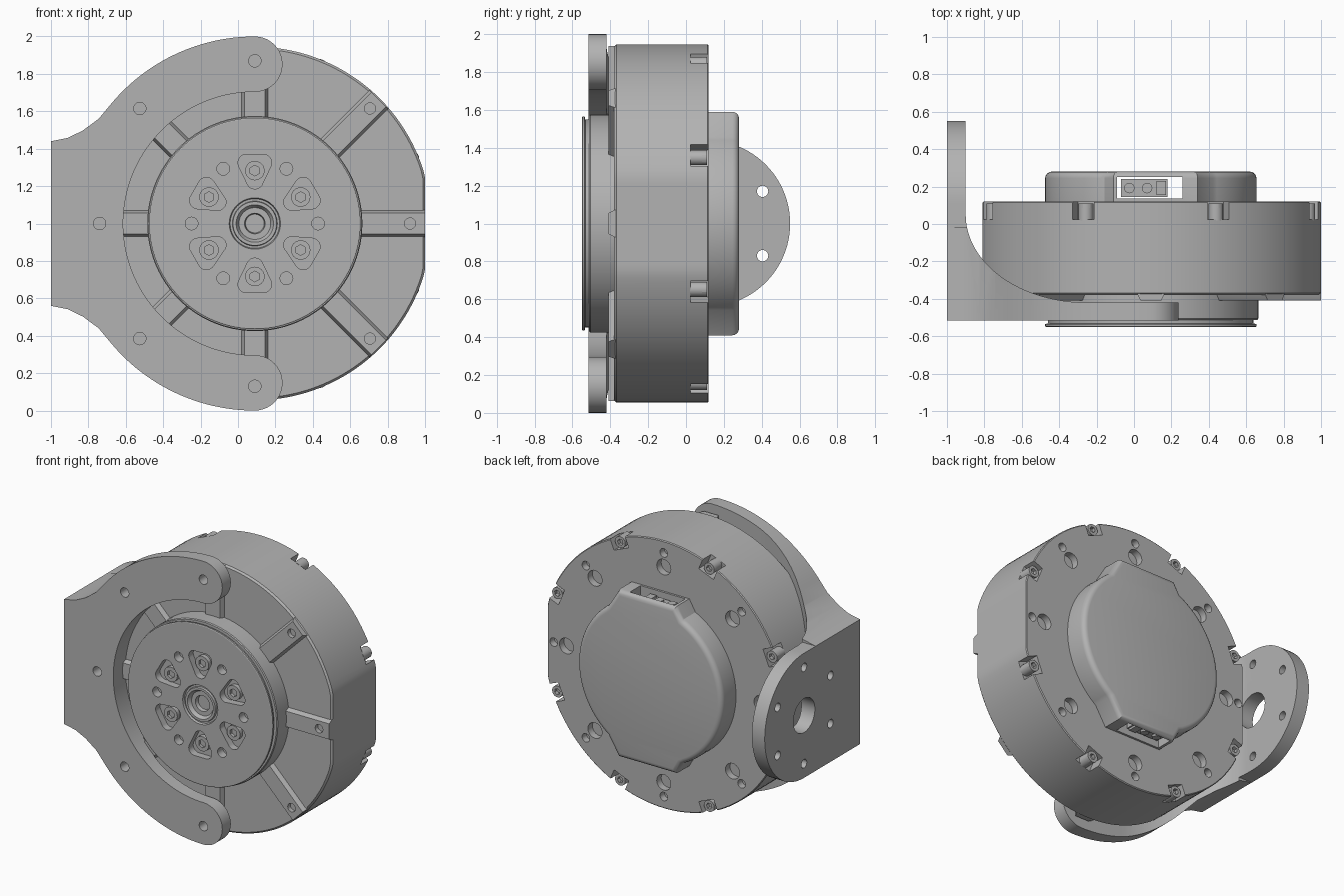
import bpy, bmesh
from math import sin, cos, pi, radians
from mathutils import Matrix, Vector

if "Cube" in bpy.data.objects:
    bpy.data.objects.remove(bpy.data.objects["Cube"])

grey = bpy.data.materials.new("plain_grey")
grey.use_nodes = True
grey.diffuse_color = (0.45, 0.45, 0.45, 1)
grey.node_tree.nodes["Principled BSDF"].inputs["Base Color"].default_value = grey.diffuse_color

# Local frames: (p, q, h) -> world. FRONT has its origin on the rotation axis, h runs along y.
FRONT = Matrix(((1, 0, 0, 0.09), (0, 0, 1, 0), (0, 1, 0, 1), (0, 0, 0, 1)))
SIDE = Matrix(((0, 0, 1, 0), (1, 0, 0, 0), (0, 1, 0, 1), (0, 0, 0, 1)))
TOP = Matrix.Identity(4)
RADIAL = Matrix(((0, 0, 1, 0), (1, 0, 0, 0), (0, 1, 0, 0), (0, 0, 0, 1)))


def turned(deg):
    return FRONT @ Matrix.Rotation(radians(deg), 4, "Z")


def arc(r, a0, a1, n, cx=0, cy=0, ry=None):
    steps = [radians(a0 + (a1 - a0) * i / n) for i in range(n + 1)]
    return [(cx + r * cos(t), cy + (ry or r) * sin(t)) for t in steps]


def circle(r, cx=0, cy=0, n=24):
    return arc(r, 0, 360, n, cx, cy)[:-1]


def rect(x0, x1, y0, y1):
    return [(x0, y0), (x1, y0), (x1, y1), (x0, y1)]


def hull(centres, r, n=36):
    # Rounded convex outline around several centres
    out = []
    for i in range(n):
        d = Vector((cos(2 * pi * (i + .5) / n), sin(2 * pi * (i + .5) / n)))
        c = max((Vector(c) for c in centres), key=lambda v: v.dot(d))
        out.append(tuple(c + d * r))
    return out


def prism(bm, pts, lo, hi, frame=FRONT, bevel_lo=0, bevel_hi=0, segments=1):
    a = [bm.verts.new(frame @ Vector((p, q, lo))) for p, q in pts]
    b = [bm.verts.new(frame @ Vector((p, q, hi))) for p, q in pts]
    caps = [bm.faces.new(a), bm.faces.new(b[::-1])]
    n = len(pts)
    for i in range(n):
        j = (i + 1) % n
        bm.faces.new((a[i], b[i], b[j], a[j]))
    bmesh.ops.recalc_face_normals(bm, faces=bm.faces)
    for cap, width in zip(caps, (bevel_lo, bevel_hi)):
        if width:
            bmesh.ops.bevel(bm, geom=list(cap.edges), offset=width, segments=segments,
                            profile=0.5, affect="EDGES", clamp_overlap=True)


def lathe(bm, profile, n=96):
    verts = [bm.verts.new(FRONT @ Vector((r, 0, y))) for r, y in profile]
    edges = [bm.edges.new(e) for e in zip(verts, verts[1:])]
    bmesh.ops.spin(bm, geom=verts + edges, cent=(0.09, 0, 1), axis=(0, 1, 0),
                   angle=2 * pi, steps=n, use_duplicate=False)
    bmesh.ops.remove_doubles(bm, verts=bm.verts, dist=1e-5)


def finish(bm, name):
    bmesh.ops.recalc_face_normals(bm, faces=bm.faces)
    mesh = bpy.data.meshes.new(name)
    bm.to_mesh(mesh)
    bm.free()
    mesh.materials.append(grey)
    obj = bpy.data.objects.new(name, mesh)
    bpy.context.collection.objects.link(obj)
    return obj


def boolean(obj, bm, op="DIFFERENCE"):
    cutter = finish(bm, "cutter")
    cutter.hide_render = True
    mod = obj.modifiers.new("cut", "BOOLEAN")
    mod.operation, mod.object, mod.solver = op, cutter, "EXACT"
    bpy.context.view_layer.objects.active = obj
    bpy.ops.object.modifier_apply(modifier=mod.name)
    bpy.data.objects.remove(cutter)


def smooth(obj):
    bpy.ops.object.select_all(action="DESELECT")
    obj.select_set(True)
    bpy.context.view_layer.objects.active = obj
    bpy.ops.object.shade_smooth_by_angle(angle=radians(28))


def bolt(bm, frame, r, face, depth, back):
    # Socket-head bolt: rim with a hexagonal recess, face and back are positions along y
    s = 1 if back > face else -1
    prism(bm, circle(r), face + s * depth, back, frame)
    rim, hexa = circle(r), arc(r * 0.55, 0, 360, 6)[:-1]
    for k in range(6):
        outer = rim[4 * k:4 * k + 4] + [rim[(4 * k + 4) % 24]]
        prism(bm, outer + [hexa[(k + 1) % 6], hexa[k]], face, face + s * depth, frame)


EIGHTHS = [45 * k for k in range(8)]
RIM_HOLE = {0: 0.83, 180: 0.83}

# Main housing: drum with two flats
bm = bmesh.new()
prism(bm, [(max(-0.9, min(0.91, x)), z) for x, z in circle(0.945, n=144)], -0.38, 0.12,
      bevel_lo=0.012, bevel_hi=0.006)
housing = finish(bm, "housing")
bm = bmesh.new()
for a in EIGHTHS:
    prism(bm, circle(0.055, 0.76), 0.07, 0.2, turned(a))
    prism(bm, circle(0.03, 0.86), 0.07, 0.2, turned(a))
    prism(bm, rect(0.865, 1.1, -0.062, 0.062), 0.025, 0.2, turned(a + 22.5))
boolean(housing, bm)
smooth(housing)

# Rim screws in the rear notches
bm = bmesh.new()
for a in EIGHTHS:
    bolt(bm, turned(a + 22.5) @ Matrix.Translation((0.908, 0, 0)), 0.04, 0.11, 0.025, 0.02)
smooth(finish(bm, "rear_screws"))

# Raised spokes on the front face
bm = bmesh.new()
for a in EIGHTHS:
    end = {0: 0.909, 180: 0.895}.get(a, 0.938)
    prism(bm, [(-0.075, -0.36), (-0.07, -0.38), (-0.055, -0.41),
               (0.055, -0.41), (0.07, -0.38), (0.075, -0.36)], 0.5, end, turned(a) @ RADIAL)
spokes = finish(bm, "spokes")
bm = bmesh.new()
for a in EIGHTHS:
    prism(bm, circle(0.03, RIM_HOLE.get(a, 0.87)), -0.5, -0.375, turned(a))
boolean(spokes, bm)
smooth(spokes)

# Output disc with lip, hub rings, pockets and holes
bm = bmesh.new()
lathe(bm, [(0, -0.36), (0.575, -0.36), (0.575, -0.505), (0.57, -0.512), (0.55, -0.512),
           (0.55, -0.532), (0.565, -0.535), (0.565, -0.547), (0.56, -0.55), (0.137, -0.55),
           (0.132, -0.535), (0.12, -0.535), (0.117, -0.55), (0.1, -0.55), (0.085, -0.525),
           (0.055, -0.525), (0.05, -0.5), (0, -0.5)])
disc = finish(bm, "output_disc")
bm = bmesh.new()
for k in range(6):
    prism(bm, hull([(0.325, 0.045), (0.325, -0.045), (0.23, 0)], 0.045), -0.6, -0.5, turned(60 * k + 30))
    prism(bm, circle(0.034, 0.338), -0.6, -0.49, turned(60 * k))
boolean(disc, bm)
smooth(disc)
bm = bmesh.new()
for k in range(6):
    bolt(bm, turned(60 * k + 30) @ Matrix.Translation((0.283, 0, 0)), 0.052, -0.53, 0.02, -0.49)
smooth(finish(bm, "disc_bolts"))

# Rear cover: rounded dome with cable openings at top and bottom
bm = bmesh.new()
upper = arc(0.565, 0, 54, 20) + [(0.25, 0.59), (-0.2, 0.59)] + arc(0.565, 116, 180, 24)
prism(bm, upper + [(x, -z) for x, z in upper[-2:0:-1]], 0.1, 0.28, bevel_hi=0.035, segments=4)
cover = finish(bm, "rear_cover")
bm = bmesh.new()
prism(bm, rect(-0.09, 0.26, 0.135, 0.252), 0.2, 1.8, TOP)
boolean(cover, bm)
smooth(cover)

# Cable sockets inside the openings
bm = bmesh.new()
for z, s in ((1.55, 1), (0.45, -1)):
    prism(bm, rect(-0.07, 0.18, 0.145, 0.24), z - 0.1 * s, z, TOP)
    for x in (-0.025, 0.07):
        prism(bm, circle(0.028, x, 0.192, 16), z, z + 0.015 * s, TOP)
    prism(bm, rect(0.12, 0.17, 0.155, 0.23), z, z + 0.015 * s, TOP)
smooth(finish(bm, "cable_sockets"))

# Bracket: filleted angle section trimmed to its front and side outlines
bm = bmesh.new()
prism(bm, [(-1, -0.515), (0.4, -0.515), (0.4, -0.42)]
      + arc(0.65, 270, 180, 24, -0.25, 0.05, 0.47) + [(-0.9, 0.7), (-1, 0.7)], -0.1, 2.1, TOP)
bracket = finish(bm, "bracket")
bm = bmesh.new()
half = ([(-1.2, 0.435), (-1.09, 0.44), (-1.0, 0.458), (-0.92, 0.497), (-0.835, 0.56)]
        + arc(1.0, 140, 92, 32) + arc(0.148, 90, -90, 20, 0, 0.852) + arc(0.704, 92, 180, 40))
prism(bm, half + [(x, -z) for x, z in half[-2::-1]], -0.7, 0.8)
boolean(bracket, bm, "INTERSECT")
bm = bmesh.new()
prism(bm, [(-0.7, -1.2), (-0.02, -1.2), (-0.02, -0.44)] + arc(0.44, -90, 90, 48, 0.11)
      + [(-0.02, 0.44), (-0.02, 1.2), (-0.7, 1.2)], -1.3, 0.6, SIDE)
boolean(bracket, bm, "INTERSECT")
bm = bmesh.new()
for a in (90, 135, 180, 225, 270):
    prism(bm, circle(0.033, RIM_HOLE.get(a, 0.87)), -0.7, -0.43, turned(a))
prism(bm, circle(0.12, 0.11, 0, 40), -1.2, -0.86, SIDE)
for k in range(6):
    t = radians(60 * k + 30)
    prism(bm, circle(0.03, 0.11 + 0.34 * cos(t), 0.34 * sin(t)), -1.2, -0.83, SIDE)
boolean(bracket, bm)
smooth(bracket)
